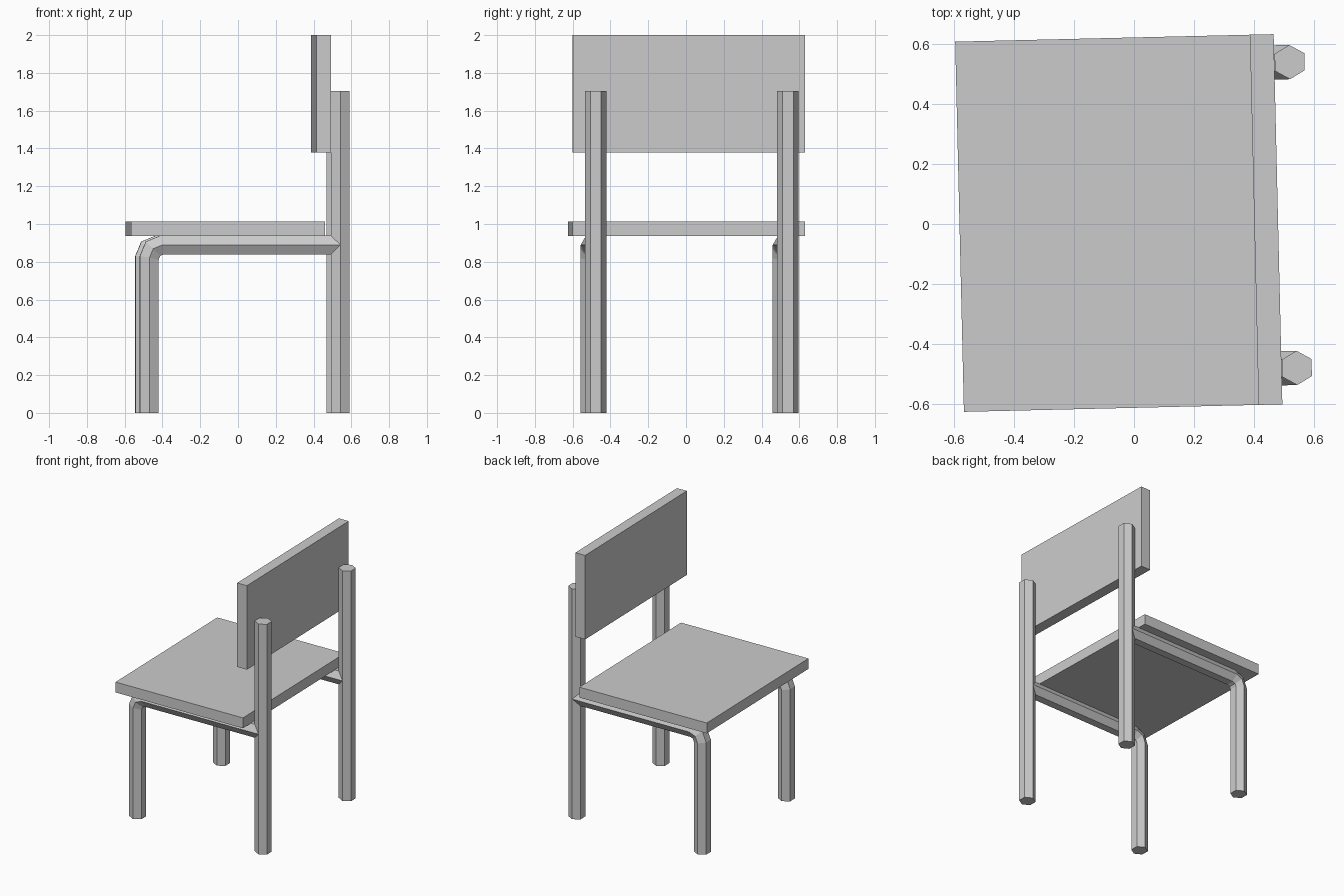
import bpy
import bmesh
from math import cos, sin, pi, radians
from mathutils import Matrix, Vector

cube = bpy.data.objects.get("Cube")
if cube:
    bpy.data.objects.remove(cube, do_unlink=True)

# The whole chair is turned slightly about the vertical axis
TURN = Matrix.Rotation(radians(1.35), 4, 'Z')
TUBE_RADIUS = 0.057
SIDES = 6

grey = bpy.data.materials.new("plain_grey")
grey.use_nodes = True
GREY = (0.6, 0.6, 0.6, 1)
grey.diffuse_color = GREY
grey.node_tree.nodes["Principled BSDF"].inputs["Base Color"].default_value = GREY


def finish(name, bm):
    bmesh.ops.recalc_face_normals(bm, faces=bm.faces)
    bm.transform(TURN)
    mesh = bpy.data.meshes.new(name)
    bm.to_mesh(mesh)
    bm.free()
    mesh.materials.append(grey)
    bpy.context.collection.objects.link(bpy.data.objects.new(name, mesh))


def board(name, low, high):
    low, high = Vector(low), Vector(high)
    bm = bmesh.new()
    bmesh.ops.create_cube(bm, size=1)
    bmesh.ops.scale(bm, vec=high - low, verts=bm.verts)
    bmesh.ops.translate(bm, vec=(low + high) / 2, verts=bm.verts)
    finish(name, bm)


def tube(name, y, path):
    """Sweep a hexagon with mitred joints along (x, z) points."""
    points = [Vector((x, y, z)) for x, z in path]
    bm = bmesh.new()
    rings = []
    for i, p in enumerate(points):
        before = (p - points[max(i - 1, 0)]).normalized()
        after = (points[min(i + 1, len(points) - 1)] - p).normalized()
        tangent = (before + after).normalized()
        side = Vector((tangent.z, 0, -tangent.x))
        stretch = 1 / max(before.dot(tangent), after.dot(tangent))
        ring = []
        for k in range(SIDES):
            a = 2 * pi * k / SIDES
            offset = Vector((0, cos(a), 0)) + side * sin(a) * stretch
            ring.append(bm.verts.new(p + offset * TUBE_RADIUS))
        rings.append(ring)
    for r, s in zip(rings, rings[1:]):
        for k in range(SIDES):
            n = (k + 1) % SIDES
            bm.faces.new((r[k], r[n], s[n], s[k]))
    bm.faces.new(rings[0])
    bm.faces.new(rings[-1])
    finish(name, bm)


# Seat and backrest boards
board("seat", (-0.58, -0.611, 0.936), (0.447, 0.62, 1.013))
board("backrest", (0.4, -0.611, 1.378), (0.479, 0.62, 2))

# Straight rear posts, and front legs that bend into the seat rails
POST_X, LEG_X, RAIL_Z, BEND = 0.53, -0.482, 0.889, 0.068
bend = [(LEG_X + BEND * (1 - cos(a)), RAIL_Z - BEND * (1 - sin(a)))
        for a in (0, pi / 4, pi / 2)]
for side, y in (("right", -0.491), ("left", 0.526)):
    tube(f"rear_post_{side}", y, [(POST_X, 0), (POST_X, 1.704)])
    tube(f"front_leg_and_rail_{side}", y, [(LEG_X, 0), *bend, (POST_X, RAIL_Z)])
